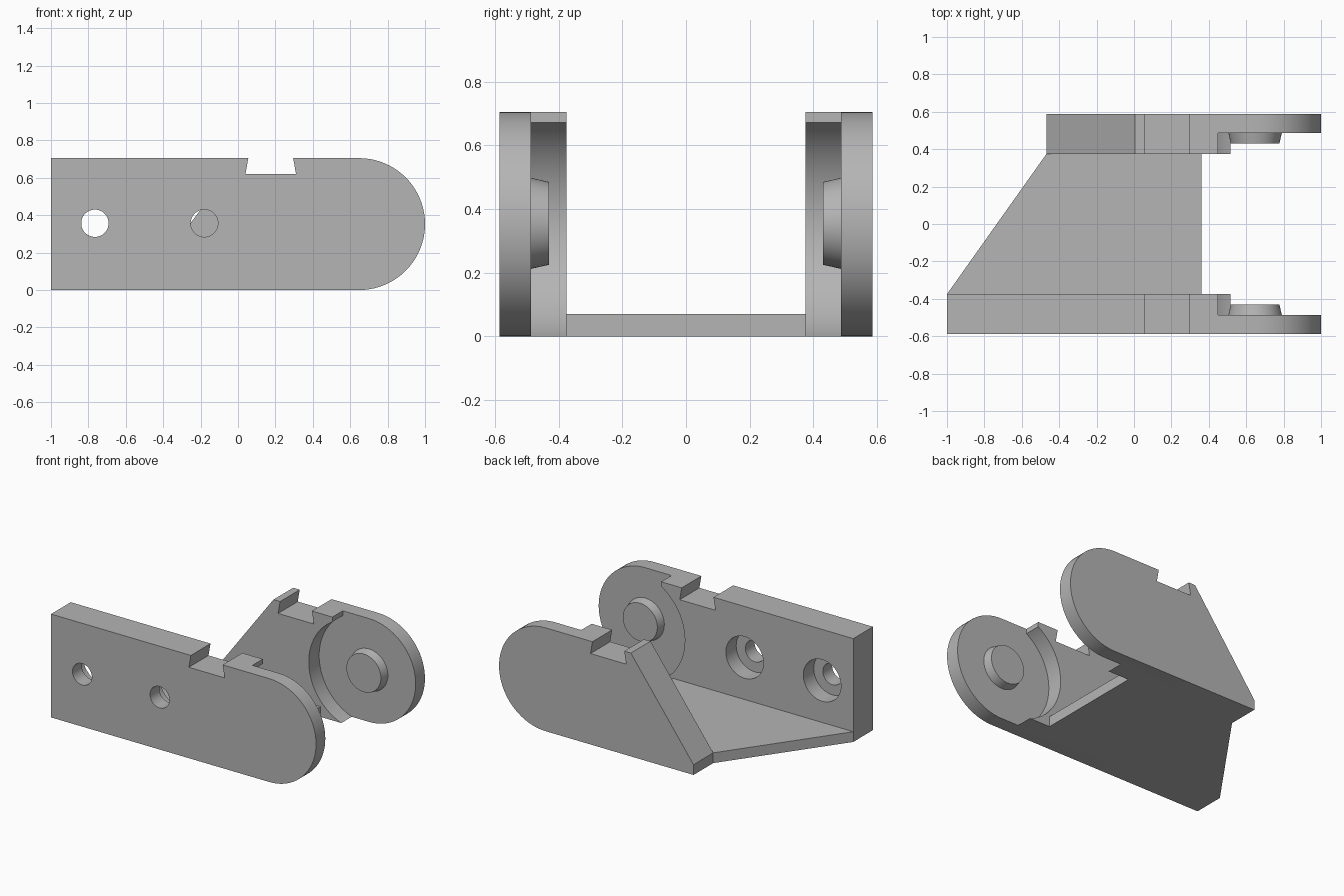
import bpy
import bmesh
from math import sin, cos, pi, radians

cube = bpy.data.objects.get("Cube")
if cube:
    bpy.data.objects.remove(cube, do_unlink=True)

grey = bpy.data.materials.new("light_grey")
grey.use_nodes = True
colour = (0.46, 0.46, 0.46, 1)
grey.diffuse_color = colour
grey.node_tree.nodes["Principled BSDF"].inputs["Base Color"].default_value = colour

H = 0.705                        # plate height
R = H / 2                        # rounded end radius
CX = 1 - R                       # pivot centre
INNER, MID, OUTER = 0.375, 0.487, 0.587
FLOOR = 0.07


def loft(name, ring_a, ring_b):
    """Solid between two matching rings of points."""
    bm = bmesh.new()
    a = [bm.verts.new(p) for p in ring_a]
    b = [bm.verts.new(p) for p in ring_b]
    bm.faces.new(a)
    bm.faces.new(b)
    for i in range(len(a)):
        j = (i + 1) % len(a)
        bm.faces.new((a[i], a[j], b[j], b[i]))
    bmesh.ops.recalc_face_normals(bm, faces=bm.faces)
    mesh = bpy.data.meshes.new(name)
    bm.to_mesh(mesh)
    bm.free()
    mesh.materials.append(grey)
    obj = bpy.data.objects.new(name, mesh)
    bpy.context.collection.objects.link(obj)
    return obj


def prism(name, profile, y0, y1):
    return loft(name, [(x, y0, z) for x, z in profile], [(x, y1, z) for x, z in profile])


def circle(x, z, r, n=64):
    return [(x + r * cos(2 * pi * i / n), z + r * sin(2 * pi * i / n)) for i in range(n)]


def select(obj):
    bpy.ops.object.select_all(action='DESELECT')
    obj.select_set(True)
    bpy.context.view_layer.objects.active = obj


def cut(obj, profile, y0, y1):
    cutter = prism("cutter", profile, y0, y1)
    cutter.hide_render = True
    select(obj)
    mod = obj.modifiers.new("cut", 'BOOLEAN')
    mod.operation = 'DIFFERENCE'
    mod.solver = 'EXACT'
    mod.object = cutter
    bpy.ops.object.modifier_apply(modifier=mod.name)
    bpy.data.objects.remove(cutter, do_unlink=True)


def smooth(obj):
    select(obj)
    bpy.ops.object.shade_smooth_by_angle(angle=radians(30))


# Rounded end shared by both plates, from bottom to top
end_arc = [(CX + R * cos(t), R + R * sin(t))
           for t in (-pi / 2 + pi * i / 40 for i in range(41))]
notch = [(0.04, 0.62), (0.31, 0.62), (0.28, 0.79), (0.07, 0.79)]
corner = [(0.45, 0.6), (0.7, 0.6), (0.7, 0.8), (0.45, 0.8)]

sides = {
    "front": (-1, [(-1, H), (-1, 0)]),
    "back": (1, [(0.005, H), (-0.468, FLOOR), (-0.468, 0)]),
}
for label, (s, start) in sides.items():
    # Side plate with dovetail notch and round pivot recess
    plate = prism(label + "_plate", start + end_arc, s * INNER, s * OUTER)
    cut(plate, notch, s * 0.3, s * 0.7)
    cut(plate, circle(CX, R, 0.376, 96), s * 0.3, s * MID)
    cut(plate, corner, s * 0.3, s * MID)
    # Counterbored screw holes
    if label == "front":
        for x in (-0.765, -0.18):
            cut(plate, circle(x, 0.357, 0.142), s * 0.3, s * MID)
            cut(plate, circle(x, 0.357, 0.073), s * 0.3, s * 0.7)
    smooth(plate)

    # Tapered pivot boss
    boss = loft(label + "_pivot_boss",
                [(x, s * (MID + 0.005), z) for x, z in circle(CX, 0.355, 0.144)],
                [(x, s * 0.43, z) for x, z in circle(CX, 0.355, 0.13)])
    smooth(boss)

# Floor web joining the plates, with a slanted end
outline = [(-1, -INNER), (0.36, -INNER), (0.36, INNER), (-0.468, INNER)]
loft("floor_web", [(x, y, 0) for x, y in outline], [(x, y, FLOOR) for x, y in outline])
